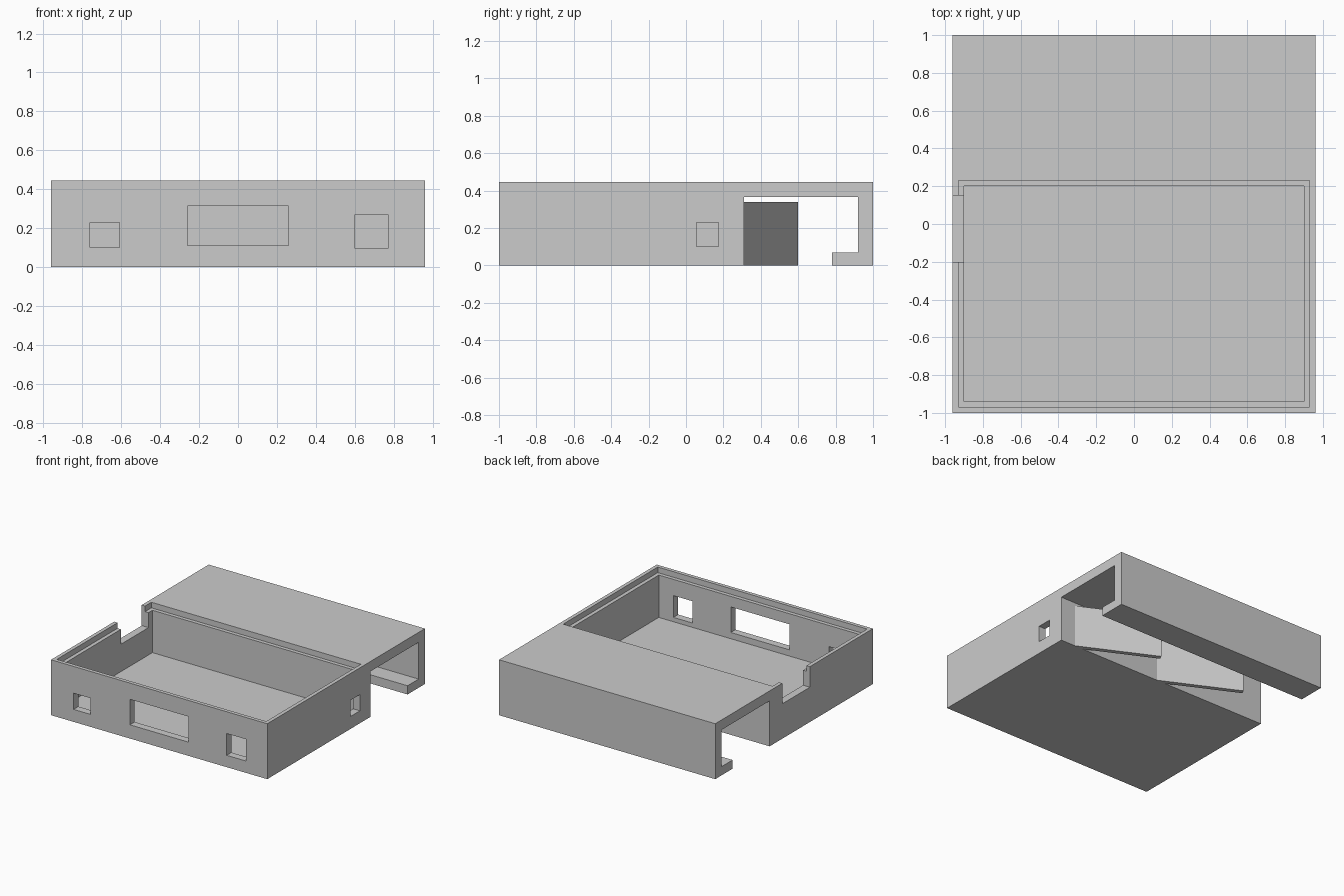
import bpy
import bmesh

default = bpy.data.objects.get("Cube")
if default:
    bpy.data.objects.remove(default, do_unlink=True)

grey = bpy.data.materials.new("plain_grey")
grey.use_nodes = True
COLOUR = (0.6, 0.6, 0.6, 1)
grey.diffuse_color = COLOUR
grey.node_tree.nodes["Principled BSDF"].inputs["Base Color"].default_value = COLOUR

W, H = 0.96, 0.445      # half width, height
WALL = 0.31             # rear face of the tray


def prism(name, outline, depth, place):
    """Extrude a 2D outline between two depths; place maps (u, v, d) to xyz."""
    bm = bmesh.new()
    near, far = [[bm.verts.new(place(u, v, d)) for u, v in outline] for d in depth]
    bm.faces.new(near)
    bm.faces.new(far[::-1])
    n = len(outline)
    for i in range(n):
        j = (i + 1) % n
        bm.faces.new((near[j], near[i], far[i], far[j]))
    bmesh.ops.recalc_face_normals(bm, faces=bm.faces)
    mesh = bpy.data.meshes.new(name)
    bm.to_mesh(mesh)
    bm.free()
    mesh.materials.append(grey)
    obj = bpy.data.objects.new(name, mesh)
    bpy.context.collection.objects.link(obj)
    return obj


def cut(target, name, x, y, z):
    """Subtract a box given by its x, y and z ranges."""
    corners = [(x[0], y[0]), (x[1], y[0]), (x[1], y[1]), (x[0], y[1])]
    cutter = prism(name, corners, z, lambda u, v, d: (u, v, d))
    cutter.hide_render = True
    cutter.hide_set(True)
    cutter.display_type = 'WIRE'
    mod = target.modifiers.new(name, 'BOOLEAN')
    mod.operation = 'DIFFERENCE'
    mod.solver = 'EXACT'
    mod.object = cutter
    bpy.context.view_layer.objects.active = target
    bpy.ops.object.modifier_apply(modifier=name)
    bpy.data.objects.remove(cutter, do_unlink=True)


# Case: side profile with the rear hook, extruded across the width
profile = [(-1, 0), (WALL, 0), (WALL, 0.365), (0.92, 0.365), (0.92, 0.07),
           (0.78, 0.07), (0.78, 0), (1, 0), (1, H), (-1, H)]
case = prism("case", profile, (-W, W), lambda u, v, d: (d, u, v))

# Tray cavity and the lid ledge around its rim
cut(case, "cavity", (-0.9, 0.9), (-0.94, 0.2), (0.06, 0.6))
cut(case, "lid_ledge", (-0.93, 0.93), (-0.97, 0.23), (0.4, 0.6))

# Cable notch in one side wall
cut(case, "side_notch", (-1.1, -0.89), (-0.2, 0.15), (0.28, 0.6))

# Port openings in the front and the other side
for name, x, z in (("small_port", (-0.76, -0.61), (0.1, 0.23)),
                   ("wide_port", (-0.26, 0.26), (0.11, 0.315)),
                   ("tall_port", (0.6, 0.77), (0.095, 0.27))):
    cut(case, name, x, (-1.1, -0.9), z)
cut(case, "side_port", (0.85, 1.1), (0.055, 0.175), (0.1, 0.23))

# Slanted spring tabs behind the tray
for name, start in (("spring_tab_left", 0.83), ("spring_tab_right", 0.04)):
    tab = [(start, WALL), (start - 0.59, 0.6), (start - 0.606, 0.568),
           (start - 0.08, WALL), (start - 0.08, WALL - 0.02), (start, WALL - 0.02)]
    prism(name, tab, (0, 0.34), lambda u, v, d: (u, v, d))
